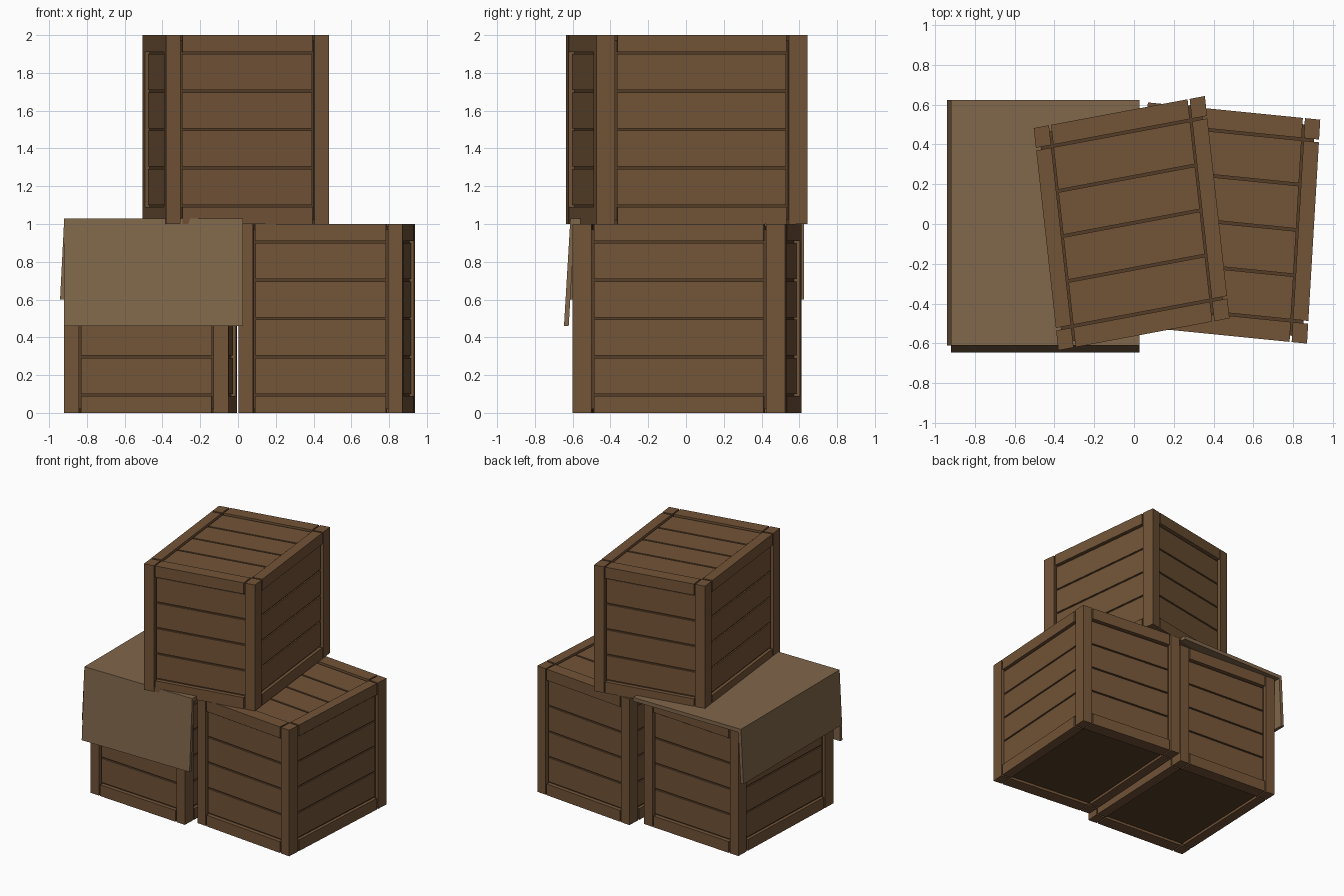
import bpy, bmesh, math
from mathutils import Matrix, Vector

if "Cube" in bpy.data.objects:
    bpy.data.objects.remove(bpy.data.objects["Cube"])


def material(name, rgb):
    m = bpy.data.materials.new(name)
    m.diffuse_color = (*rgb, 1)
    m.use_nodes = True
    m.node_tree.nodes["Principled BSDF"].inputs["Base Color"].default_value = m.diffuse_color
    return m


WOOD = material("wood", (0.17, 0.088, 0.038))
DARK = material("dark_wood", (0.09, 0.046, 0.02))
CLOTH = material("canvas", (0.22, 0.135, 0.07))


def make(name, boxes, mat, matrix=Matrix()):
    """One object from a list of (min corner, max corner) boxes."""
    bm = bmesh.new()
    for lo, hi in boxes:
        lo, hi = Vector(lo), Vector(hi)
        size = hi - lo
        m = Matrix.Translation((lo + hi) / 2) @ Matrix.Diagonal((*size, 1))
        bmesh.ops.create_cube(bm, size=1, matrix=matrix @ m)
    me = bpy.data.meshes.new(name)
    bm.to_mesh(me)
    bm.free()
    me.materials.append(mat)
    ob = bpy.data.objects.new(name, me)
    bpy.context.collection.objects.link(ob)
    return ob


def turned(box, quarter):
    """Turn a box by quarter turns about z."""
    r = Matrix.Rotation(math.pi / 2 * quarter, 3, 'Z')
    a, b = r @ Vector(box[0]), r @ Vector(box[1])
    return [min(p) for p in zip(a, b)], [max(p) for p in zip(a, b)]


IN, FACE, CORE, GAP = 0.399, 0.483, 0.472, 0.012
W = 0.089          # post and rail width
PITCH = 0.2025     # plank spacing


def crate(name, x, y, z, degrees):
    m = (Matrix.Translation((x, y, z)) @ Matrix.Diagonal((0.87, 1.13, 1, 1))
         @ Matrix.Rotation(math.radians(degrees), 4, 'Z'))
    # corner posts
    post = ((0.5 - W, 0.5 - W, 0), (0.5, 0.5, 1))
    make(name + "_posts", [turned(post, q) for q in range(4)], WOOD, m)
    # top and bottom rails
    rails = [((-IN, -0.5, z0), (IN, -0.5 + W, z0 + W)) for z0 in (0, 1 - W)]
    make(name + "_rails", [turned(b, q) for b in rails for q in range(4)], WOOD, m)
    # side and lid planks
    spans = [(-2 * PITCH + i * PITCH + GAP / 2, -PITCH + i * PITCH - GAP / 2)
             for i in range(4)]
    sides = [((-IN, -FACE, 0.5 + a), (IN, -CORE + 0.01, 0.5 + b)) for a, b in spans]
    make(name + "_side_planks", [turned(b, q) for b in sides for q in range(4)], WOOD, m)
    make(name + "_lid_planks", [((-IN, a, 0.96), (IN, b, 0.99)) for a, b in spans], WOOD, m)
    # inner box behind the gaps
    make(name + "_inner_box", [((-CORE, -CORE, 0.02), (CORE, CORE, 0.972))], DARK, m)


crate("left_crate", -0.463, 0.0, 0, -3)
crate("right_crate", 0.47, 0.005, 0, -4.4)
crate("top_crate", -0.012, 0.004, 1, 8.2)

# canvas sheet: flat top and two flaps leaning outward
X0, X1, Y0, Y1, TOP, T = -0.92, 0.027, -0.612, 0.625, 1.03, 0.025
make("canvas_top", [((X0, Y0, 1.0), (X1, Y1, TOP))], CLOTH)


def flap(name, length, drop, lean, matrix):
    """Flap hanging from local origin, length along x, outward is -y."""
    ob = make(name, [((0, 0, -drop), (length, T, 0))], CLOTH)
    for v in ob.data.vertices:
        if v.co.z < -drop / 2:
            v.co.y -= lean
    ob.data.transform(matrix)


flap("canvas_front_flap", X1 - X0, 0.57, 0.034, Matrix.Translation((X0, Y0, TOP)))
flap("canvas_left_flap", Y1 - Y0, 0.43, 0.022,
     Matrix.Translation((X0, Y1, TOP)) @ Matrix.Rotation(-math.pi / 2, 4, 'Z'))
